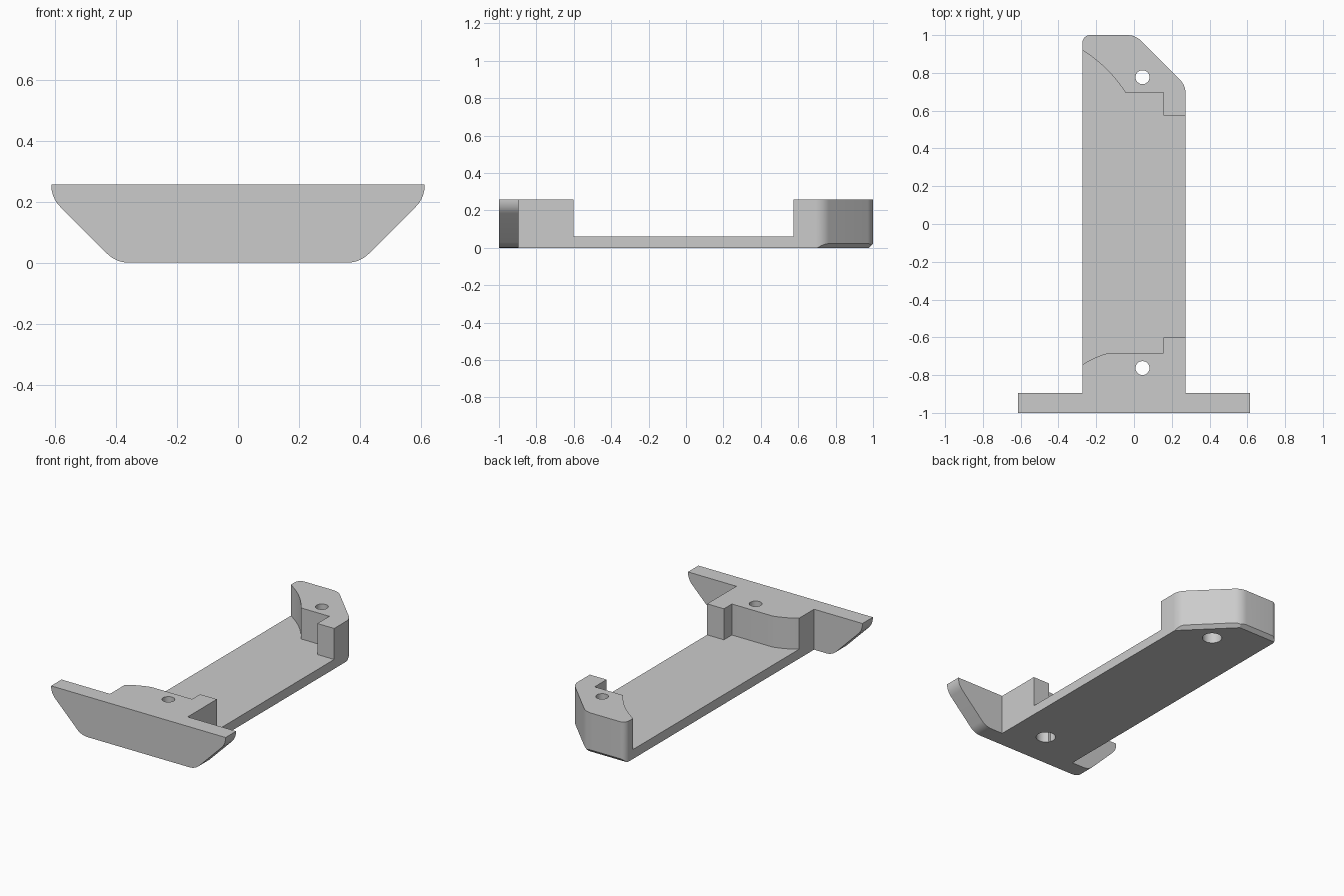
import bpy, bmesh, math
from mathutils import Vector

cube = bpy.data.objects.get("Cube")
if cube:
    bpy.data.objects.remove(cube, do_unlink=True)

HALF, TOP, FLOOR = 0.273, 0.257, 0.06

grey = bpy.data.materials.new("plain grey")
grey.use_nodes = True
COLOUR = (0.6, 0.6, 0.6, 1)
grey.diffuse_color = COLOUR
grey.node_tree.nodes["Principled BSDF"].inputs["Base Color"].default_value = COLOUR


def rounded(corners, steps=8):
    """Outline from (x, y, radius) corners, each replaced by a tangent arc."""
    points = []
    for i, (x, y, r) in enumerate(corners):
        p = Vector((x, y))
        if r == 0:
            points.append(p)
            continue
        a = (Vector(corners[i - 1][:2]) - p).normalized()
        b = (Vector(corners[(i + 1) % len(corners)][:2]) - p).normalized()
        half = a.angle(b) / 2
        centre = p + (a + b).normalized() * (r / math.sin(half))
        start = p + a * (r / math.tan(half)) - centre
        end = p + b * (r / math.tan(half)) - centre
        points += [centre + start.lerp(end, k / steps).normalized() * r
                   for k in range(steps + 1)]
    return points


def bow(a, b, sag, steps=10):
    """Shallow curve from a to b, bulging to the left of travel by sag."""
    a, b = Vector(a), Vector(b)
    side = Vector((a.y - b.y, b.x - a.x)).normalized()
    return [a.lerp(b, k / steps) + side * sag * 4 * (k / steps) * (1 - k / steps)
            for k in range(steps + 1)]


def prism(name, outline, place, depth):
    """Extrude an outline; place maps each 2D point to its 3D start."""
    bm = bmesh.new()
    face = bm.faces.new([bm.verts.new(place(p)) for p in outline])
    ext = bmesh.ops.extrude_face_region(bm, geom=[face])
    bmesh.ops.translate(bm, vec=depth,
                        verts=[v for v in ext["geom"] if isinstance(v, bmesh.types.BMVert)])
    bmesh.ops.recalc_face_normals(bm, faces=bm.faces)
    mesh = bpy.data.meshes.new(name)
    bm.to_mesh(mesh)
    bm.free()
    mesh.materials.append(grey)
    obj = bpy.data.objects.new(name, mesh)
    bpy.context.collection.objects.link(obj)
    return obj


def combine(target, other, operation):
    bpy.context.view_layer.objects.active = target
    mod = target.modifiers.new(operation, 'BOOLEAN')
    mod.object, mod.operation, mod.solver = other, operation, 'EXACT'
    bpy.ops.object.modifier_apply(modifier=mod.name)
    bpy.data.objects.remove(other, do_unlink=True)


def drill(target, y, radius, z0, z1):
    ring = [Vector((0.045 + radius * math.cos(t * math.tau / 32),
                    y + radius * math.sin(t * math.tau / 32))) for t in range(32)]
    cutter = prism("hole_cutter", ring, lambda p: (p.x, p.y, z0), (0, 0, z1 - z0))
    combine(target, cutter, 'DIFFERENCE')


# Full-height body with a rounded, angled rear end
body = prism("bracket_body", rounded([
    (-HALF, -0.95, 0), (HALF, -0.95, 0), (HALF, 0.734, 0.1),
    (0.007, 1, 0.1), (-HALF, 1, 0.04)]), lambda p: (p.x, p.y, 0), (0, 0, TOP))

# Chamfer under the rear and diagonal walls
bm = bmesh.new()
bm.from_mesh(body.data)
for across, point in (((0, 1), (0, 1)), ((1, 1), (HALF, 0.734))):
    out = Vector((*across, 0)).normalized()
    bmesh.ops.bisect_plane(
        bm, geom=bm.verts[:] + bm.edges[:] + bm.faces[:],
        plane_co=Vector((*point, 0.022)), plane_no=out - Vector((0, 0, 1)),
        clear_outer=True)
    bmesh.ops.holes_fill(bm, edges=[e for e in bm.edges if e.is_boundary])
bmesh.ops.recalc_face_normals(bm, faces=bm.faces)
bm.to_mesh(body.data)
bm.free()

# Tray opening between the two end blocks
pocket = [Vector((-0.3, -0.745))]
pocket += bow((-HALF, -0.745), (-0.13, -0.682), 0.007)
pocket += [Vector(p) for p in ((0.155, -0.682), (0.155, -0.602), (0.3, -0.602),
                               (0.3, 0.575), (0.155, 0.575), (0.155, 0.695))]
pocket += bow((-0.045, 0.695), (-HALF, 0.92), -0.018)
pocket += [Vector((-0.3, 0.92))]
combine(body, prism("pocket_cutter", pocket, lambda p: (p.x, p.y, FLOOR), (0, 0, 0.4)),
        'DIFFERENCE')

# Wide front plate
plate = prism("front_plate", rounded([
    (-0.613, TOP, 0), (-0.613, 0.213, 0.1), (-0.4, 0, 0.1),
    (0.4, 0, 0.1), (0.613, 0.213, 0.1), (0.613, TOP, 0)]),
    lambda p: (p.x, -1, p.y), (0, 0.105, 0))
combine(body, plate, 'UNION')

# Screw holes, wider from below
for y in (-0.763, 0.777):
    drill(body, y, 0.037, -0.1, 0.4)
    drill(body, y, 0.058, -0.1, 0.1)

bpy.ops.object.select_all(action='DESELECT')
body.select_set(True)
bpy.context.view_layer.objects.active = body
bpy.ops.object.shade_smooth_by_angle(angle=math.radians(30))
